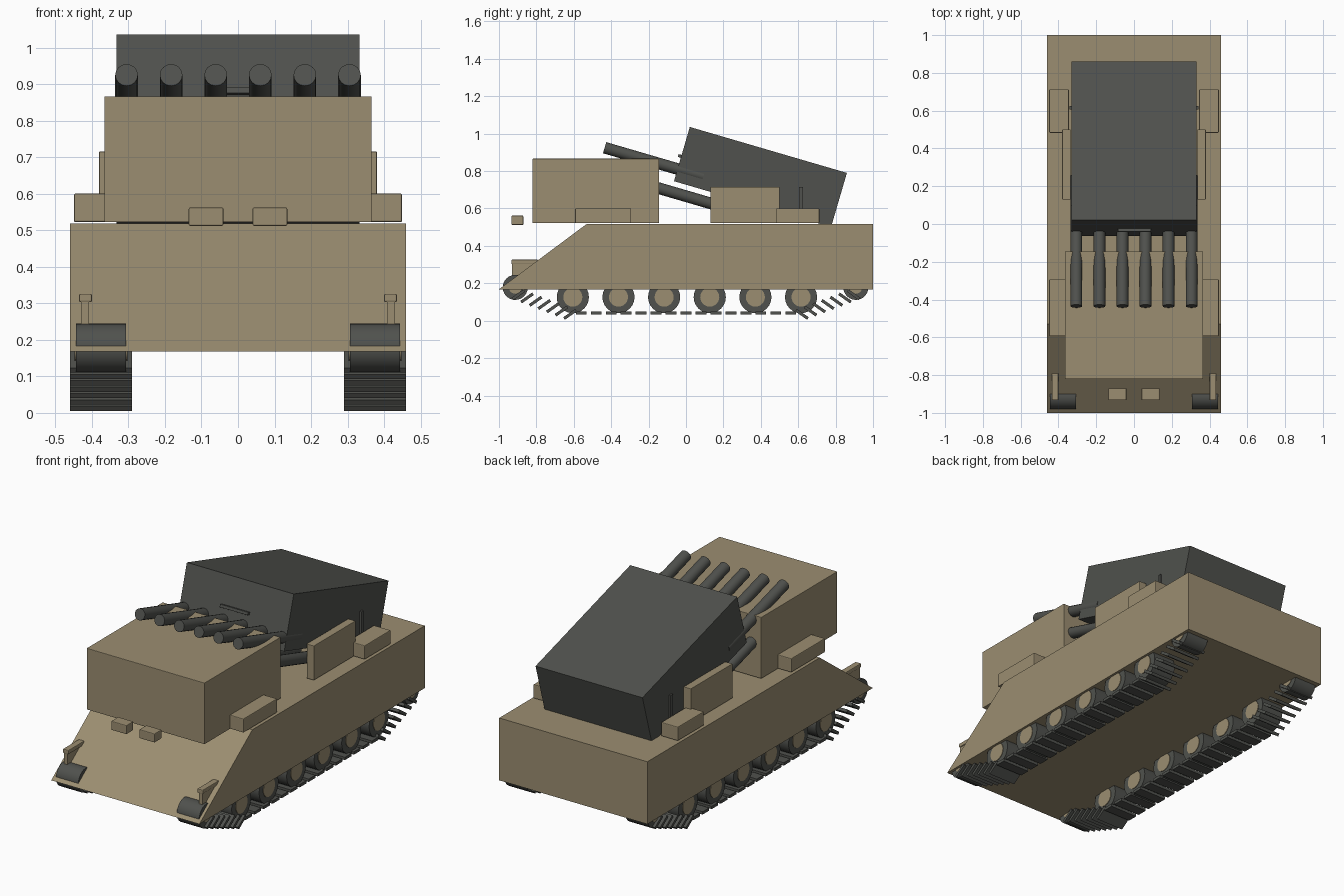
import bpy
from math import radians, pi, sin, cos
from mathutils import Vector, Matrix

if "Cube" in bpy.data.objects:
    bpy.data.objects.remove(bpy.data.objects["Cube"])


def material(name, rgb):
    m = bpy.data.materials.new(name)
    m.use_nodes = True
    color = (*rgb, 1)
    m.diffuse_color = color
    m.node_tree.nodes["Principled BSDF"].inputs["Base Color"].default_value = color
    return m


tan = material("desert tan", (0.33, 0.27, 0.165))
dark = material("dark grey", (0.08, 0.083, 0.075))


def box(name, lo, hi, mat, bevel=0.0, tilt=0.0):
    """Box between two corners, tilted about x around its own centre."""
    lo, hi = Vector(lo), Vector(hi)
    bpy.ops.mesh.primitive_cube_add(size=1, location=(lo + hi) / 2)
    ob = bpy.context.object
    ob.name = name
    ob.data.transform(Matrix.Diagonal((*(hi - lo), 1)))
    ob.rotation_euler.x = tilt
    ob.data.materials.append(mat)
    if bevel:
        mod = ob.modifiers.new("soft edges", "BEVEL")
        mod.width = bevel
        mod.segments = 2
    return ob


def cylinder(name, center, radius, length, mat, rot, sides=24):
    bpy.ops.mesh.primitive_cylinder_add(vertices=sides, radius=radius, depth=length,
                                        location=center, rotation=rot)
    ob = bpy.context.object
    ob.name = name
    ob.data.materials.append(mat)
    bpy.ops.object.shade_smooth_by_angle(angle=radians(35))
    return ob


# Hull: side profile extruded across the width
profile = [(-1, 0.168), (1, 0.168), (1, 0.518), (-0.53, 0.518)]
n = len(profile)
verts = [(x, y, z) for x in (-0.46, 0.46) for y, z in profile]
faces = [(3, 2, 1, 0), (4, 5, 6, 7)]
faces += [(i, (i + 1) % n, (i + 1) % n + n, i + n) for i in range(n)]
mesh = bpy.data.meshes.new("hull")
mesh.from_pydata(verts, [], faces)
mesh.materials.append(tan)
hull = bpy.data.objects.new("hull", mesh)
bpy.context.collection.objects.link(hull)

# Cab
box("cab", (-0.366, -0.82, 0.522), (0.366, -0.145, 0.866), tan, 0.002)

# Launcher pod and its tubes
tilt = radians(-16.3)
pod_center = Vector((0, 0.398, 0.768))
half = Vector((0.332, 0.4375, 0.151))
box("launcher_pod", pod_center - half, pod_center + half, dark, tilt=tilt)
box("pod_front_bar", (-0.085, -0.042, 0.872), (0.09, -0.02, 0.888), dark, 0.002, tilt)

direction = Vector((0, cos(tilt), sin(tilt)))
for row, start, length in (("upper", (-0.435, 0.925), 0.55),
                           ("lower", (-0.435, 0.793), 0.72)):
    for i in range(6):
        front = Vector((-0.305 + 0.122 * i, *start))
        cylinder(f"{row}_tube_{i + 1}", front + direction * length / 2, 0.031, length,
                 dark, (tilt - pi / 2, 0, 0), 16)


def side_box(name, side, x0, x1, y0, y1, z0, z1, mat, bevel=0.004, angle=0.0):
    """Box on one side of the vehicle; side is +1 (left) or -1 (right)."""
    a, b = sorted((side * x0, side * x1))
    label = "left" if side > 0 else "right"
    return box(f"{label}_{name}", (a, y0, z0), (b, y1, z1), mat, bevel, angle)


for side in (-1, 1):
    label = "left" if side > 0 else "right"
    # Stowage boxes, side plates and pod struts
    side_box("front_stowage", side, 0.36, 0.449, -0.593, -0.293, 0.522, 0.6, tan)
    side_box("side_plate", side, 0.335, 0.38, 0.13, 0.5, 0.522, 0.715, tan, 0.002)
    side_box("rear_stowage", side, 0.345, 0.449, 0.483, 0.713, 0.522, 0.6, tan)
    side_box("pod_strut", side, 0.325, 0.342, 0.605, 0.625, 0.56, 0.715, dark, 0)

    # Headlamps and front brackets
    side_box("headlamp", side, 0.04, 0.135, -0.933, -0.87, 0.512, 0.562, tan)
    side_box("bracket_bar", side, 0.4, 0.435, -0.933, -0.79, 0.303, 0.326, tan)
    side_box("bracket_post", side, 0.408, 0.43, -0.93, -0.81, 0.235, 0.305, tan, 0)

    # Road wheels, drive sprocket and idler
    axle = (0, pi / 2, 0)
    wheels = [(f"road_wheel_{i + 1}", -0.605 + 0.244 * i, 0.126, 0.086, 0.051)
              for i in range(6)]
    wheels += [("drive_sprocket", -0.913, 0.178, 0.067, 0.034),
               ("idler", 0.908, 0.178, 0.067, 0.034)]
    for name, y, z, radius, hub in wheels:
        place = (side * 0.375, y, z)
        cylinder(f"{label}_{name}", place, radius, 0.138, dark, axle)
        cylinder(f"{label}_{name}_hub", place, hub, 0.144, tan, axle)

    # Track pads: flat run along the ground, then raked ones up to each end
    def pad(name, y, z, long, angle=0.0):
        side_box(name, side, 0.29, 0.46, y - long / 2, y + long / 2,
                 z - 0.008, z + 0.008, dark, 0, angle)

    for i in range(15):
        pad(f"track_pad_{i + 1}", -0.56 + 0.08 * i, 0.042, 0.058)
    for end, name in ((-1, "front"), (1, "rear")):
        for i in range(7):
            pad(f"{name}_track_pad_{i + 1}", end * (0.62 + 0.046 * i),
                0.034 + 0.0175 * i, 0.078, -end * radians(35))
